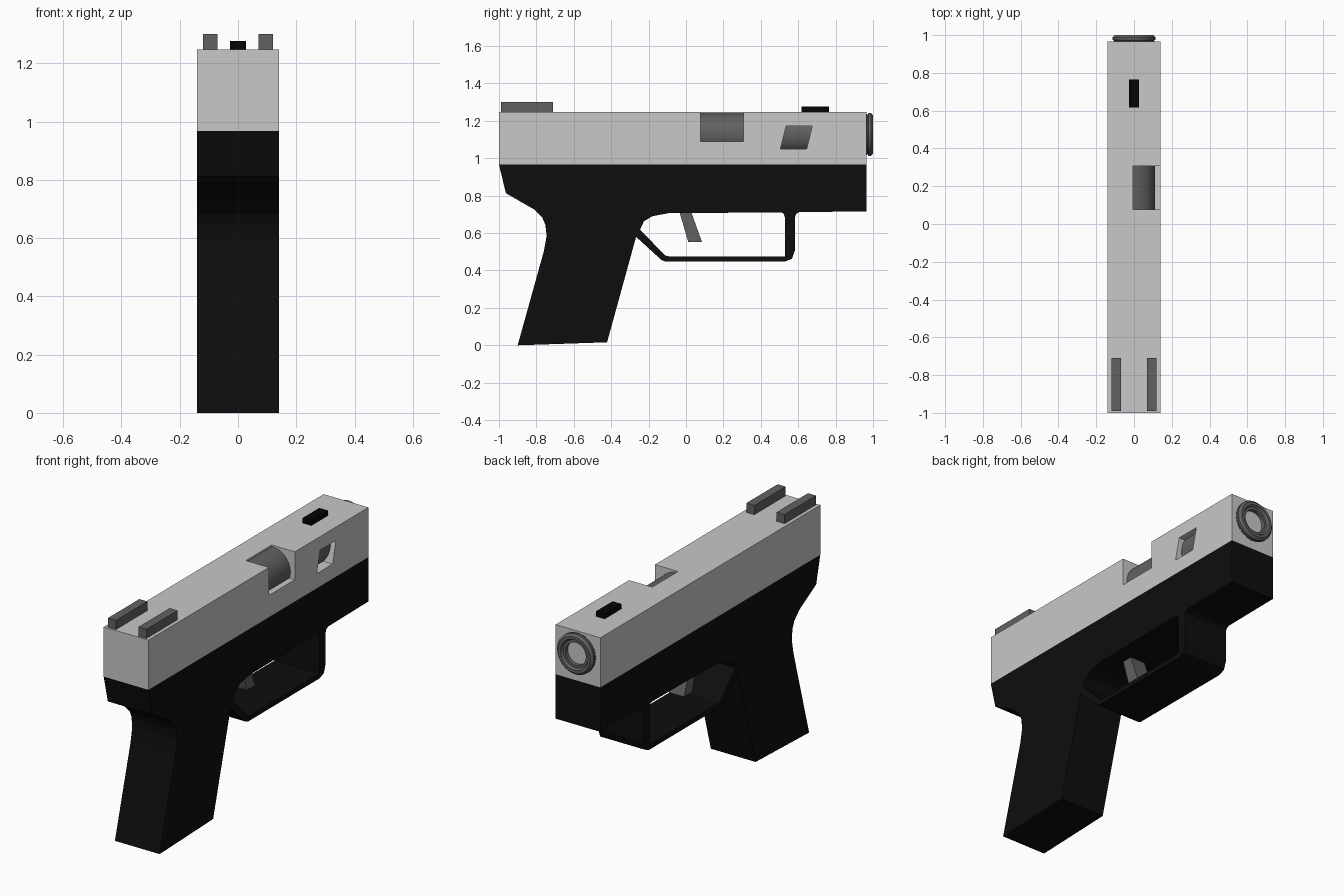
import bpy, bmesh, math
from mathutils import Vector, Matrix

if "Cube" in bpy.data.objects:
    bpy.data.objects.remove(bpy.data.objects["Cube"], do_unlink=True)


def material(name, value):
    m = bpy.data.materials.new(name)
    m.use_nodes = True
    colour = (value, value, value, 1)
    m.diffuse_color = colour
    m.node_tree.nodes["Principled BSDF"].inputs["Base Color"].default_value = colour
    return m


silver = material("silver", 0.58)
steel = material("dark steel", 0.12)
polymer = material("black polymer", 0.004)
sight_black = material("sight black", 0.0015)


def finish(name, bm, mat):
    bmesh.ops.recalc_face_normals(bm, faces=bm.faces)
    mesh = bpy.data.meshes.new(name)
    bm.to_mesh(mesh)
    bm.free()
    mesh.materials.append(mat)
    ob = bpy.data.objects.new(name, mesh)
    bpy.context.collection.objects.link(ob)
    return ob


def prism(name, outline, x0, x1, mat):
    """Extrude a side outline of (y, z) points from x0 to x1."""
    bm = bmesh.new()
    face = bm.faces.new([bm.verts.new((x0, y, z)) for y, z in outline])
    new = bmesh.ops.extrude_face_region(bm, geom=[face])["geom"]
    verts = [v for v in new if isinstance(v, bmesh.types.BMVert)]
    bmesh.ops.translate(bm, verts=verts, vec=(x1 - x0, 0, 0))
    return finish(name, bm, mat)


def block(name, x0, x1, y0, y1, z0, z1, mat):
    return prism(name, [(y0, z0), (y1, z0), (y1, z1), (y0, z1)], x0, x1, mat)


def cut(ob, cutter):
    """Subtract the cutter and remove it."""
    mod = ob.modifiers.new("cut", 'BOOLEAN')
    mod.operation = 'DIFFERENCE'
    mod.solver = 'EXACT'
    mod.object = cutter
    cutter.hide_render = True
    bpy.context.view_layer.objects.active = ob
    bpy.ops.object.modifier_apply(modifier=mod.name)
    bpy.data.objects.remove(cutter, do_unlink=True)


def lathe(name, profile, height, mat, steps=64):
    """Spin a profile of (radius, y) points about the bore axis."""
    bm = bmesh.new()
    verts = [bm.verts.new((r, y, height)) for r, y in profile]
    edges = [bm.edges.new(pair) for pair in zip(verts, verts[1:])]
    bmesh.ops.spin(bm, geom=verts + edges, cent=(0, 0, height), axis=(0, 1, 0),
                   angle=math.tau, steps=steps)
    bmesh.ops.remove_doubles(bm, verts=bm.verts, dist=0.0005)
    return finish(name, bm, mat)


HALF = 0.14

# Slide with ejection port and slanted side window
slide = block("slide", -HALF, HALF, -1, 0.965, 0.967, 1.248, silver)
cut(slide, block("port_cutter", -0.005, 0.3, 0.077, 0.308, 1.09, 1.4, silver))
window = [(0.505, 1.05), (0.645, 1.05), (0.675, 1.172), (0.535, 1.172)]
cut(slide, prism("window_cutter", window, 0.03, 0.3, silver))

# Frame, grip and trigger guard in one outline
outline = [(-1, 0.967), (-0.963, 0.813), (-0.813, 0.727), (-0.768, 0.682),
           (-0.752, 0.645), (-0.745, 0.585), (-0.76, 0.503), (-0.9, 0),
           (-0.422, 0.016), (-0.267, 0.58), (-0.13, 0.455), (-0.11, 0.448),
           (0.53, 0.448), (0.567, 0.463), (0.583, 0.51), (0.583, 0.685),
           (0.588, 0.702), (0.605, 0.712), (0.965, 0.716), (0.965, 0.967)]
frame = prism("frame", outline, -HALF, HALF, polymer)
opening = [(-0.246, 0.617), (-0.11, 0.48), (-0.09, 0.475), (0.528, 0.475),
           (0.528, 0.685), (0.523, 0.703), (0.508, 0.711), (-0.096, 0.706),
           (-0.18, 0.69), (-0.225, 0.663)]
cut(frame, prism("guard_cutter", opening, -0.3, 0.3, polymer))

# Trigger
prism("trigger", [(-0.04, 0.73), (0.022, 0.73), (0.085, 0.553), (0.012, 0.553)],
      -0.047, 0.047, steel)

# Barrel with flanged, stepped muzzle
lathe("barrel", [(0, 0.02), (0.112, 0.02), (0.112, 0.966), (0.106, 0.968),
                 (0.106, 0.972), (0.114, 0.975), (0.114, 0.988), (0.102, 1),
                 (0.086, 1), (0.078, 0.986), (0.064, 0.986), (0.06, 0.8),
                 (0, 0.8)], 1.127, steel)

# Sights
for side, name in ((-1, "right_rear_sight"), (1, "left_rear_sight")):
    block(name, side * 0.07, side * 0.12, -0.99, -0.71, 1.24, 1.3, steel)
block("front_sight", -0.027, 0.027, 0.617, 0.765, 1.24, 1.277, sight_black)
